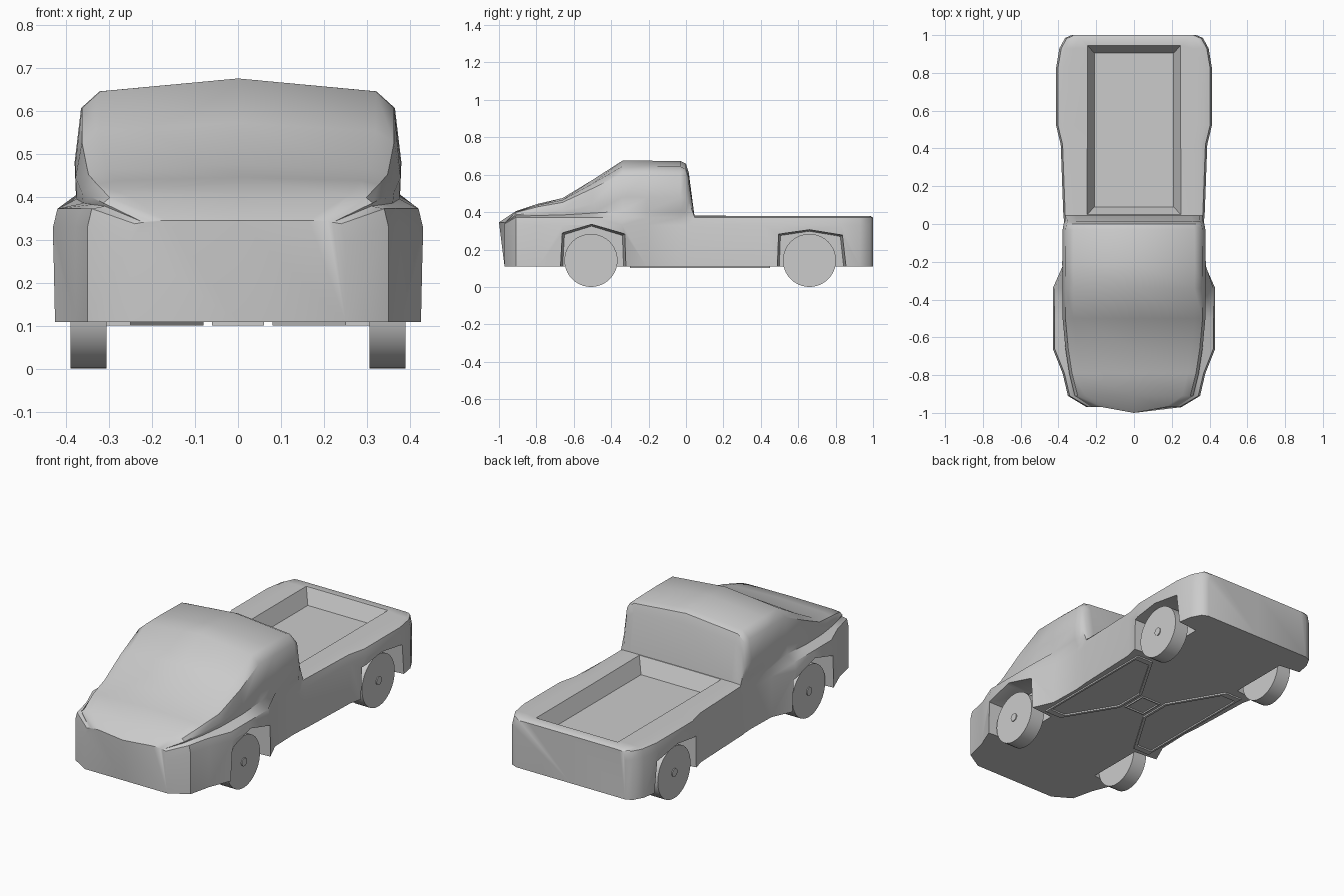
import bpy, bmesh, math
from mathutils import Matrix

if "Cube" in bpy.data.objects:
    bpy.data.objects.remove(bpy.data.objects["Cube"])


def make(name, bm):
    bmesh.ops.recalc_face_normals(bm, faces=bm.faces)
    me = bpy.data.meshes.new(name)
    bm.to_mesh(me)
    bm.free()
    ob = bpy.data.objects.new(name, me)
    bpy.context.collection.objects.link(ob)
    return ob


def activate(ob):
    bpy.ops.object.select_all(action='DESELECT')
    ob.select_set(True)
    bpy.context.view_layer.objects.active = ob


def smooth(ob, angle):
    activate(ob)
    bpy.ops.object.shade_smooth_by_angle(angle=math.radians(angle))


def bridge(bm, a, b):
    n = len(a)
    for i in range(n):
        j = (i + 1) % n
        bm.faces.new((a[i], a[j], b[j], b[i]))


def prism(name, loop_a, loop_b):
    """Closed solid between two matching loops."""
    bm = bmesh.new()
    a = [bm.verts.new(p) for p in loop_a]
    b = [bm.verts.new(p) for p in loop_b]
    bridge(bm, a, b)
    bm.faces.new(a)
    bm.faces.new(b)
    return make(name, bm)


def cut(ob, cutter):
    cutter.hide_render = True
    m = ob.modifiers.new("cut", 'BOOLEAN')
    m.operation = 'DIFFERENCE'
    m.solver = 'EXACT'
    m.object = cutter
    activate(ob)
    bpy.ops.object.modifier_apply(modifier=m.name)
    bpy.data.objects.remove(cutter)


# Body stations: y, fender half width, cabin half width, top height
STATIONS = [
    (-0.97, .25, .22, .345), (-0.91, .35, .31, .405), (-0.79, .378, .34, .445),
    (-0.66, .43, .36, .475), (-0.50, .43, .375, .572), (-0.34, .43, .375, .675),
    (-0.21, .372, .377, .675), (-0.03, .367, .375, .673), (0.0, .37, .37, .658),
    (0.015, .37, .362, .61), (0.045, .374, .36, .382), (0.42, .388, .36, .38),
    (0.52, .412, .38, .38), (0.83, .412, .38, .38), (0.93, .395, .37, .38),
    (0.985, .365, .345, .38), (1.0, .33, .31, .37)]


def section(y, w, u, top):
    b = min(.375, top - .005)
    h = top - b
    half = [(w, .108), (w, b - .045), (w - .01, b - .003), (u, b + .1 * h),
            (u + .003, b + .35 * h), (u - .012, b + .77 * h), (u - .055, b + .9 * h)]
    bow = -.03 if y < -.95 else 0
    return ([(0, y, .108)] + [(x, y, z) for x, z in half] + [(0, y + bow, top)]
            + [(-x, y, z) for x, z in reversed(half)])


# Body shell lofted from nose to tail
bm = bmesh.new()
rings = [[bm.verts.new(p) for p in section(*s)] for s in STATIONS]
for a, b in zip(rings, rings[1:]):
    bridge(bm, a, b)
for r in (rings[0], rings[-1]):
    bm.faces.new(r[:9])
    bm.faces.new(r[8:] + r[:1])
body = make("body", bm)

# Cargo bed recess with sloping sides
def rect(x, y0, y1, z):
    return [(-x, y0, z), (x, y0, z), (x, y1, z), (-x, y1, z)]

cut(body, prism("bed_cutter", rect(.21, .09, .905, .30), rect(.25, .048, .948, .385)))

# Wheel arches, flaring outwards
ARCHES = [(-.505, [(-.16, 0), (-.145, .28), (0, .325), (.165, .275), (.175, 0)]),
          (.66, [(-.165, 0), (-.155, .275), (0, .298), (.165, .27), (.195, 0)])]
for yc, prof in ARCHES:
    for s in (-1, 1):
        inner = [(s * .285, yc + y, z) for y, z in prof]
        outer = [(s * .45, yc + y * 1.09, z * 1.035) for y, z in prof]
        cut(body, prism("arch_cutter", inner, outer))
smooth(body, 42)


# Wheels with small hub caps
def cylinder(bm, r, depth, x, y, z, n):
    m = Matrix.Translation((x, y, z)) @ Matrix.Rotation(math.pi / 2, 4, 'Y')
    bmesh.ops.create_cone(bm, cap_ends=True, segments=n, radius1=r, radius2=r,
                          depth=depth, matrix=m)

for end, yc in (("front", -.508), ("rear", .66)):
    for side, s in (("left", -1), ("right", 1)):
        bm = bmesh.new()
        cylinder(bm, .142, .084, s * .348, yc, .142, 40)
        cylinder(bm, .022, .006, s * .392, yc, .142, 16)
        smooth(make(f"{end}_{side}_wheel", bm), 35)


# Chassis ribs under the floor: two trapezoids and a centre box
def rib_loop(name, pts):
    bm = bmesh.new()
    cx = sum(p[0] for p in pts) / len(pts)
    cy = sum(p[1] for p in pts) / len(pts)
    loops = []
    for k, z in ((1, .115), (1, .1), (.91, .1), (.91, .115)):
        loops.append([bm.verts.new((cx + (x - cx) * k, cy + (y - cy) * k, z)) for x, y in pts])
    for i in range(4):
        bridge(bm, loops[i], loops[(i + 1) % 4])
    make(name, bm)

TRAPEZOID = [(.35, -.30), (.25, -.30), (.08, -.02), (.08, .16), (.25, .45), (.35, .45)]
for side, s in (("left", -1), ("right", 1)):
    rib_loop(f"{side}_chassis_rib", [(s * x, y) for x, y in TRAPEZOID])
rib_loop("center_chassis_rib", [(-.06, 0), (.06, 0), (.06, .14), (-.06, .14)])
